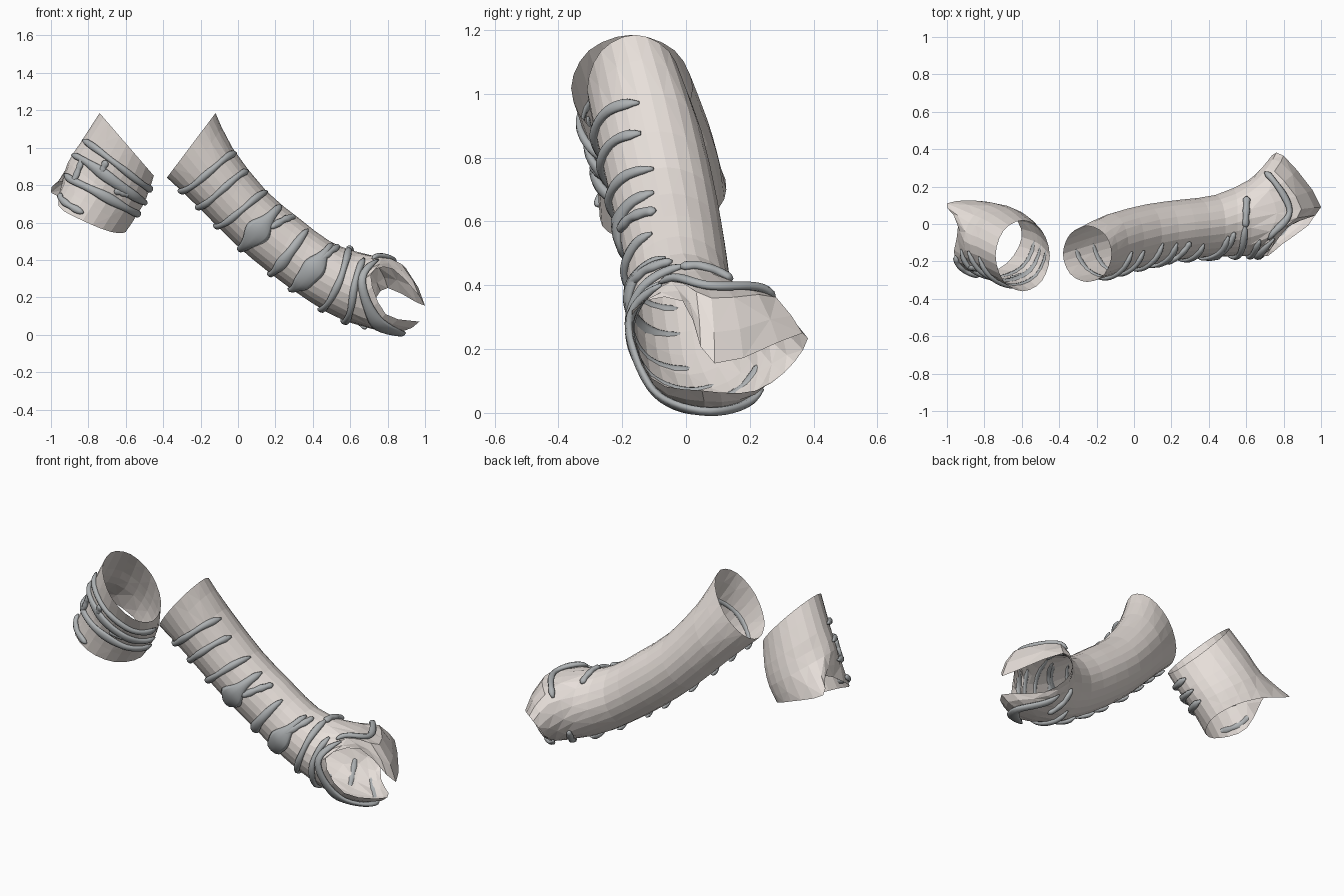
import bpy, bmesh, math
from mathutils import Vector

if "Cube" in bpy.data.objects:
    bpy.data.objects.remove(bpy.data.objects["Cube"])

SIDES = 24


def material(name, rgb):
    m = bpy.data.materials.new(name)
    m.diffuse_color = (*rgb, 1)
    m.use_nodes = True
    m.node_tree.nodes["Principled BSDF"].inputs["Base Color"].default_value = m.diffuse_color
    return m


CLOTH = material("pale_cloth", (0.80, 0.74, 0.70))
GREY = material("band_grey", (0.42, 0.44, 0.45))


def catmull(a, b, c, d, f):
    return 0.5 * (2 * b + (c - a) * f + (2 * a - 5 * b + 4 * c - d) * f * f
                  + (3 * b - a - 3 * c + d) * f ** 3)


def along(pts, t):
    """Open spline through pts, t in 0..len-1."""
    n = len(pts) - 1
    t = max(0.0, min(n, t))
    i = min(int(t), n - 1)
    g = lambda k: pts[max(0, min(n, k))]
    return catmull(g(i - 1), g(i), g(i + 1), g(i + 2), t - i)


def around(pts, deg):
    """Closed spline through 8 points, 45 degrees apart."""
    s = (deg % 360) / 45
    i = int(s)
    g = lambda k: pts[k % 8]
    return catmull(g(i - 1), g(i), g(i + 1), g(i + 2), s - i)


def ring(ux, uz, lx, lz, cy, ry):
    """Oval ring: 0 deg = upper edge, 90 = front, 180 = lower edge."""
    c = Vector(((ux + lx) / 2, cy, (uz + lz) / 2))
    h = Vector(((ux - lx) / 2, 0, (uz - lz) / 2))
    front = Vector((0, -ry, 0))
    turns = [k * math.pi / 4 for k in range(8)]
    return [c + h * math.cos(a) + front * math.sin(a) for a in turns]


def flare(ring_a, rim):
    """Ring halfway to the rim, swollen at the top and bottom."""
    out = []
    for k, (p, q) in enumerate(zip(ring_a, rim)):
        c = math.cos(k * math.pi / 4)
        out.append((p + q) / 2 + Vector((.08 * c * c, .02 * abs(c), .06 * c)))
    return out


def make_object(name, verts, faces, mat, smooth=False):
    me = bpy.data.meshes.new(name)
    me.from_pydata(verts, [], faces)
    bm = bmesh.new()
    bm.from_mesh(me)
    bmesh.ops.recalc_face_normals(bm, faces=bm.faces)
    bm.to_mesh(me)
    bm.free()
    ob = bpy.data.objects.new(name, me)
    bpy.context.collection.objects.link(ob)
    me.materials.append(mat)
    for p in me.polygons:
        p.use_smooth = smooth


def surface(rings):
    return lambda t, a: along([around(r, a) for r in rings], t)


def make_sleeve(name, rings, sub=2):
    S = surface(rings)
    rows = (len(rings) - 1) * sub + 1
    verts = [S(i / sub, 360 * j / SIDES) for i in range(rows) for j in range(SIDES)]
    faces = []
    for i in range(rows - 1):
        for j in range(SIDES):
            k = (j + 1) % SIDES
            a, b, c, d = i * SIDES + j, i * SIDES + k, (i + 1) * SIDES + k, (i + 1) * SIDES + j
            faces += [(a, b, c), (a, c, d)] if (i + j) % 2 else [(a, b, d), (b, c, d)]
    make_object(name, verts, faces, CLOTH)


def make_band(name, rings, t0, t1, a0, a1, swell=0, width=.018, steps=28, K=8):
    """Rounded strip on a sleeve from (t0, a0) to (t1, a1), swollen in the middle."""
    S = surface(rings)
    top = len(rings) - 1
    verts, faces = [], []
    at = lambda s: (t0 + (t1 - t0) * s, a0 + (a1 - a0) * s)
    for i in range(steps + 1):
        s = i / steps
        t, a = at(s)
        p = S(t, a)
        tan = (S(*at(min(1, s + .02))) - S(*at(max(0, s - .02)))).normalized()
        n = (S(min(t + .05, top), a) - S(max(t - .05, 0), a)).cross(S(t, a + 3) - S(t, a - 3)).normalized()
        if n.dot(p - S(t, a + 180)) < 0:
            n = -n
        side = tan.cross(n).normalized()
        end = min(1, .35 + min(i, steps - i) * .3)
        w = (width + swell * math.sin(math.pi * s) ** 4) * (1 + .12 * math.sin(17 * s + 5 * t0))
        for k in range(K):
            f = math.tau * k / K
            verts.append(p + n * (.007 + .014 * math.sin(f) * end) + side * w * end * math.cos(f))
    for i in range(steps):
        for k in range(K):
            m = (k + 1) % K
            faces.append((i * K + k, i * K + m, (i + 1) * K + m, (i + 1) * K + k))
    faces += [tuple(range(K)), tuple(range(steps * K, steps * K + K))]
    make_object(name, verts, faces, GREY, True)


# Long sleeve: oval rings, then the flared cuff and its two-flapped rim
cuff_rim = [Vector(p) for p in (
    (1.0, .09, .155), (.83, -.01, .35), (.71, -.17, .32), (.79, -.11, .11),
    (.97, .05, .07), (.81, .22, .07), (.73, .34, .16), (.80, .365, .25))]
long_rings = [
    ring(-.12, 1.185, -.38, .84, -.16, .15),
    ring(-.03, 1.0, -.22, .69, -.11, .165),
    ring(.15, .77, -.02, .49, -.06, .165),
    ring(.33, .62, .17, .33, -.03, .16),
    ring(.49, .50, .38, .18, -.01, .165),
    ring(.63, .445, .58, .07, .03, .20)]
long_rings += [flare(long_rings[-1], cuff_rim), cuff_rim]
make_sleeve("long_sleeve", long_rings)

# Short sleeve with a notched lower rim
notched_rim = [Vector(p) for p in (
    (-.94, 0, .82), (-.96, -.2, .69), (-.83, -.27, .61), (-.68, -.21, .55),
    (-.6, -.07, .55), (-.65, .05, .6), (-.79, .12, .67), (-1.0, .11, .76))]
short_rings = [
    ring(-.74, 1.185, -.45, .85, -.17, .19),
    ring(-.84, 1.03, -.49, .73, -.12, .195),
    ring(-.91, .92, -.54, .64, -.09, .195), notched_rim]
make_sleeve("short_sleeve", short_rings)

# Grey bands across the front of the long sleeve: t0, t1, start angle, end angle, swell
long_bands = [
    (1.12, .5, 15, 185), (1.5, 1.0, 20, 185), (2.02, 1.5, 15, 185),
    (2.45, 2.15, 20, 185, .045), (2.85, 2.5, 22, 80), (3.3, 3.0, 30, 185, .012),
    (4.1, 3.5, 20, 185, .045), (4.35, 3.9, 15, 75), (4.8, 4.3, 5, 190),
    (5.3, 4.9, 40, 205), (6.1, 6.1, 55, 235, .022),
    (5.7, 5.75, 50, -55), (4.8, 4.85, 12, -38), (5.4, 5.3, 195, 245)]
for i, b in enumerate(long_bands):
    make_band(f"long_sleeve_band_{i + 1}", long_rings, *b)

# Grey bands and joining strips on the short sleeve
short_bands = [
    (.9, .6, 15, 185), (1.6, 1.2, 12, 185, .015), (2.35, 1.9, 20, 185, .008),
    (.9, 1.55, 75, 78), (1.5, 2.3, 42, 50), (1.45, 1.75, 125, 105), (2.75, 2.75, 35, 85)]
for i, b in enumerate(short_bands):
    make_band(f"short_sleeve_band_{i + 1}", short_rings, *b)
